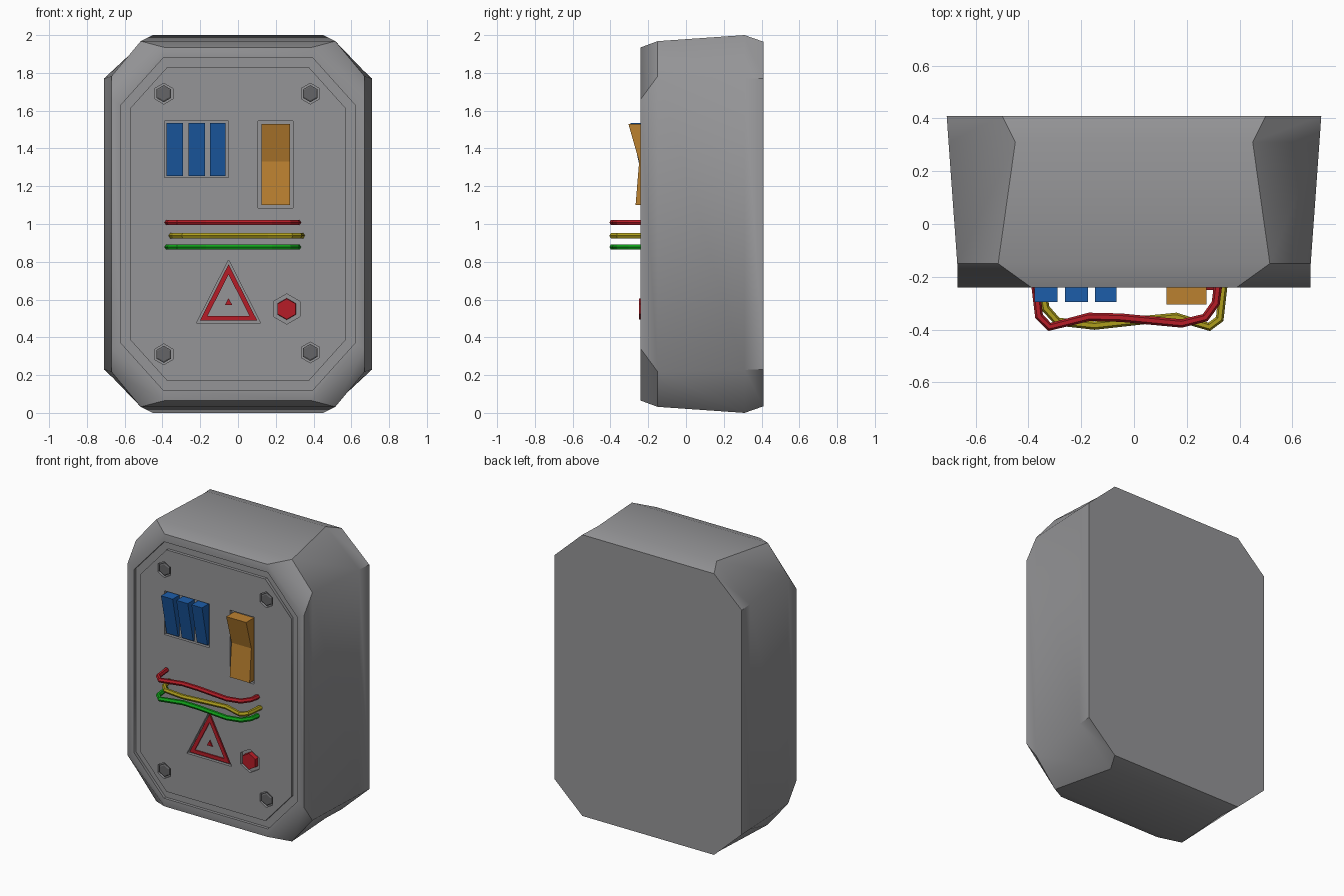
import bpy, bmesh, math

if "Cube" in bpy.data.objects:
    bpy.data.objects.remove(bpy.data.objects["Cube"])

FACE = -0.24    # front face of the housing
FLOOR = -0.22   # bottom of the recesses


def material(name, rgb):
    m = bpy.data.materials.new(name)
    m.diffuse_color = (*rgb, 1)
    m.use_nodes = True
    m.node_tree.nodes["Principled BSDF"].inputs["Base Color"].default_value = m.diffuse_color
    return m


GREY = material("dark_grey", (0.30, 0.30, 0.31))
BOLT = material("bolt_grey", (0.13, 0.13, 0.135))
RED = material("red", (0.47, 0.012, 0.02))
BLUE = material("blue", (0.012, 0.11, 0.40))
ORANGE = material("orange", (0.50, 0.22, 0.03))
YELLOW = material("yellow", (0.42, 0.34, 0.012))
GREEN = material("green", (0.005, 0.38, 0.01))


def octagon(hx, cx, zc, zt):
    q = [(hx, zc), (cx, zt)]
    top = q + [(-x, z) for x, z in reversed(q)]
    return top + [(-x, 2 - z) for x, z in top]


def hexagon(x, z, r):
    return [(x + r * math.sin(a * math.pi / 3), z + r * math.cos(a * math.pi / 3)) for a in range(6)]


def rect(x0, x1, z0, z1):
    return [(x0, z0), (x1, z0), (x1, z1), (x0, z1)]


def triangle(x, z0, z1, w):
    return [(x - w, z0), (x + w, z0), (x, z1)]


def loft(bm, sections, closed=False):
    """Skin a list of (y, outline) sections; closed joins last to first."""
    rings = [[bm.verts.new((x, y, z)) for x, z in pts] for y, pts in sections]
    pairs = list(zip(rings, rings[1:]))
    if closed:
        pairs.append((rings[-1], rings[0]))
    else:
        bm.faces.new(rings[0])
        bm.faces.new(rings[-1])
    for a, b in pairs:
        for i in range(len(a)):
            j = (i + 1) % len(a)
            bm.faces.new((a[i], a[j], b[j], b[i]))


def finish(name, bm, mat):
    bmesh.ops.recalc_face_normals(bm, faces=bm.faces[:])
    me = bpy.data.meshes.new(name)
    bm.to_mesh(me)
    bm.free()
    ob = bpy.data.objects.new(name, me)
    bpy.context.collection.objects.link(ob)
    me.materials.append(mat)
    return ob


def solid(name, sections, mat, closed=False):
    bm = bmesh.new()
    loft(bm, sections, closed)
    return finish(name, bm, mat)


def ring(outer, inner, y0, y1):
    return [(y0, outer), (y1, outer), (y1, inner), (y0, inner)]


# Housing
housing = solid("housing", [
    (0.41, octagon(0.71, 0.50, 1.77, 1.965)),
    (0.31, octagon(0.703, 0.45, 1.772, 2.0)),
    (-0.15, octagon(0.67, 0.515, 1.782, 1.968)),
    (FACE, octagon(0.67, 0.39, 1.66, 1.935))], GREY)

# Panel groove and sockets cut into the front
BOLTS = [(-0.393, 1.69), (0.383, 1.69), (-0.393, 0.31), (0.383, 0.32)]
cut = bmesh.new()
loft(cut, ring(octagon(0.62, 0.395, 1.63, 1.88), octagon(0.573, 0.375, 1.61, 1.83), -0.3, FLOOR), True)
sockets = [rect(-0.39, -0.05, 1.245, 1.545), rect(0.107, 0.29, 1.085, 1.545),
           triangle(-0.05, 0.475, 0.81, 0.17), hexagon(0.258, 0.55, 0.08)]
sockets += [hexagon(x, z, 0.055) for x, z in BOLTS]
for outline in sockets:
    loft(cut, [(-0.3, outline), (FLOOR, outline)])
cutter = finish("recess_cutter", cut, GREY)
cutter.hide_render = True
mod = housing.modifiers.new("recesses", 'BOOLEAN')
mod.operation, mod.solver, mod.object = 'DIFFERENCE', 'EXACT', cutter
bpy.context.view_layer.objects.active = housing
housing.select_set(True)
bpy.ops.object.modifier_apply(modifier=mod.name)
bpy.data.objects.remove(cutter)
bpy.ops.object.shade_smooth_by_angle(angle=math.radians(45))

# Bolts
for x, z in BOLTS:
    solid("bolt", [(FLOOR + 0.01, hexagon(x, z, 0.045)), (-0.235, hexagon(x, z, 0.045)),
                   (-0.24, hexagon(x, z, 0.036))], BOLT)


# Switches: side profile (y, z) extruded along x
def switch(name, x0, x1, profile, mat):
    bm = bmesh.new()
    a, b = ([bm.verts.new((x, y, z)) for y, z in profile] for x in (x0, x1))
    bm.faces.new(a)
    bm.faces.new(b)
    for i in range(len(a)):
        j = (i + 1) % len(a)
        bm.faces.new((a[i], a[j], b[j], b[i]))
    return finish(name, bm, mat)


for x0, x1 in [(-0.378, -0.29), (-0.262, -0.175), (-0.147, -0.067)]:
    switch("blue_switch", x0, x1, [(-0.21, 1.255), (-0.21, 1.535), (-0.295, 1.535), (-0.235, 1.255)], BLUE)
switch("orange_rocker", 0.124, 0.275,
       [(-0.21, 1.1), (-0.21, 1.53), (-0.305, 1.53), (-0.248, 1.33), (-0.267, 1.1)], ORANGE)

# Warning triangle
solid("warning_triangle", ring(triangle(-0.05, 0.488, 0.787, 0.152),
                               triangle(-0.05, 0.512, 0.732, 0.112), -0.238, -0.21), RED, True)
solid("warning_triangle_backing", [(-0.21, triangle(-0.05, 0.5, 0.76, 0.13)),
                                   (-0.23, triangle(-0.05, 0.5, 0.76, 0.13))], GREY)
solid("warning_dot", [(-0.21, triangle(-0.05, 0.57, 0.607, 0.02)),
                      (-0.238, triangle(-0.05, 0.57, 0.607, 0.02))], RED)

# Push button
solid("push_button", [(-0.21, hexagon(0.258, 0.55, 0.058)),
                      (-0.25, hexagon(0.258, 0.55, 0.055))], RED)


# Wires
def wire(name, z, path, mat):
    cu = bpy.data.curves.new(name, 'CURVE')
    cu.dimensions = '3D'
    cu.bevel_depth, cu.bevel_resolution, cu.use_fill_caps = 0.016, 1, True
    sp = cu.splines.new('POLY')
    sp.use_smooth = False
    sp.points.add(len(path) - 1)
    for p, (x, y) in zip(sp.points, path):
        p.co = (x, y, z, 1)
    cu.materials.append(mat)
    bpy.context.collection.objects.link(bpy.data.objects.new(name, cu))


WAVE_A = [(-0.375, -0.22), (-0.36, -0.35), (-0.32, -0.39), (-0.17, -0.352), (-0.05, -0.355),
          (0.18, -0.377), (0.27, -0.355), (0.31, -0.30), (0.32, -0.22)]
WAVE_B = [(-0.355, -0.22), (-0.335, -0.32), (-0.29, -0.37), (-0.15, -0.385), (0.03, -0.365),
          (0.16, -0.352), (0.285, -0.39), (0.325, -0.36), (0.34, -0.22)]
wire("red_wire", 1.008, WAVE_A, RED)
wire("yellow_wire", 0.938, WAVE_B, YELLOW)
wire("green_wire", 0.878, WAVE_A, GREEN)
